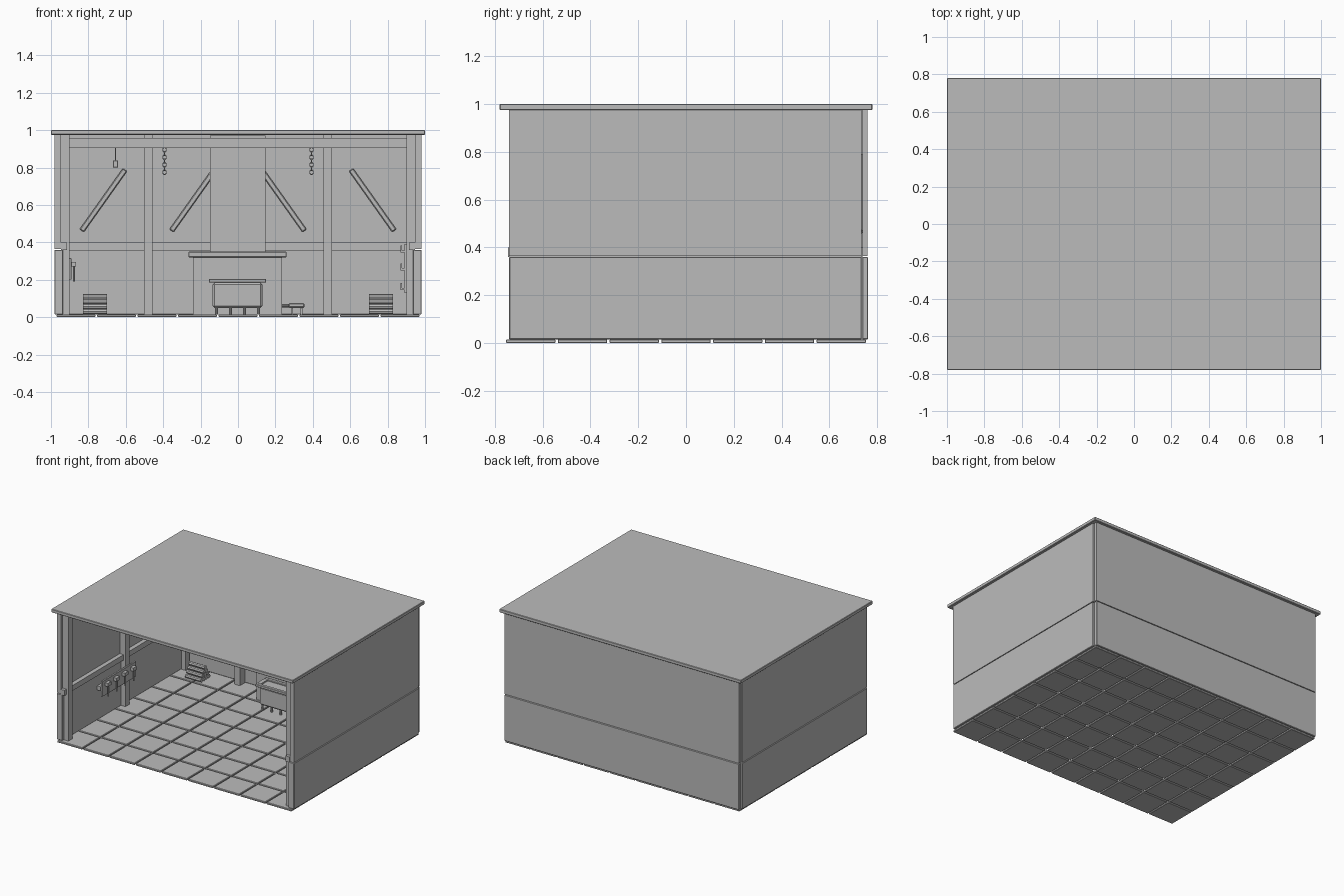
import bpy
from math import atan2, hypot, pi

cube = bpy.data.objects.get("Cube")
if cube:
    bpy.data.objects.remove(cube)

grey = bpy.data.materials.new("plain grey")
grey.use_nodes = True
COLOR = (0.5, 0.5, 0.5, 1)
grey.diffuse_color = COLOR
grey.node_tree.nodes["Principled BSDF"].inputs["Base Color"].default_value = COLOR


def box(name, x, y, z, bevel=0.0):
    """Box given as (low, high) ranges on each axis."""
    bpy.ops.mesh.primitive_cube_add(size=1, location=[sum(r) / 2 for r in (x, y, z)])
    ob = bpy.context.object
    ob.name = name
    ob.scale = [r[1] - r[0] for r in (x, y, z)]
    bpy.ops.object.transform_apply(location=False, rotation=False)
    ob.data.materials.append(grey)
    if bevel:
        mod = ob.modifiers.new("soft edges", "BEVEL")
        mod.width = bevel
        mod.segments = 1
    return ob


def rod(name, center, radius, length, rotation=(0, 0, 0), sides=10):
    bpy.ops.mesh.primitive_cylinder_add(vertices=sides, radius=radius, depth=length,
                                        location=center, rotation=rotation)
    ob = bpy.context.object
    ob.name = name
    ob.data.materials.append(grey)
    bpy.ops.object.shade_smooth_by_angle()
    return ob


def side_range(s, low, high):
    return (low, high) if s > 0 else (-high, -low)


# Paved floor
PITCH, HALF = 0.2165, 0.1035
for i in range(9):
    for j in range(7):
        cx, cy = (i - 4) * PITCH, (j - 3) * PITCH
        box("floor_tile", (cx - HALF, cx + HALF), (cy - HALF, cy + HALF), (0, 0.015), 0.003)

# Roof slab
box("roof", (-1, 1), (-0.78, 0.78), (0.975, 1), 0.003)

# Side walls, rails and posts
for s in (1, -1):
    tag = "left" if s > 0 else "right"
    box(tag + "_lower_wall", side_range(s, 0.935, 0.982), (-0.74, 0.735), (0.015, 0.36), 0.003)
    box(tag + "_upper_wall", side_range(s, 0.947, 0.98), (-0.74, 0.735), (0.364, 0.975))
    box(tag + "_wall_rail", side_range(s, 0.915, 0.947), (-0.745, 0.735), (0.36, 0.40))
    for y in (-0.695, -0.02, 0.69):
        box(tag + "_side_post", side_range(s, 0.9, 0.947), (y - 0.025, y + 0.025), (0.015, 0.975))

# Back wall, rail and posts
box("back_lower_wall", (-0.97, 0.97), (0.738, 0.762), (0.015, 0.36), 0.003)
box("back_upper_wall", (-0.97, 0.97), (0.738, 0.76), (0.364, 0.975))
box("back_rail", (-0.92, 0.92), (0.7, 0.738), (0.355, 0.40))
for s in (1, -1):
    box("back_post", side_range(s, 0.457, 0.502), (0.675, 0.738), (0.015, 0.975))

# Diagonal braces on the back wall
for s in (1, -1):
    for x in (0.725, -0.0):
        low, high = ((0.83, 0.47), (0.61, 0.78)) if x else ((0.35, 0.47), (0.13, 0.78))
        dx, dz = high[0] - low[0], high[1] - low[1]
        length = hypot(dx, dz) + 0.02
        brace = box("back_brace", (-0.014, 0.014), (-0.015, 0.015),
                    (-length / 2, length / 2), 0.005)
        brace.location = (s * (low[0] + high[0]) / 2, 0.723, (low[1] + high[1]) / 2)
        brace.rotation_euler = (0, s * atan2(dx, dz), 0)

# Tie beam across the middle
box("tie_beam", (-0.905, 0.905), (-0.045, 0.005), (0.905, 0.957))

# Hearth with chimney
box("hearth", (-0.24, 0.235), (0.56, 0.738), (0.015, 0.32))
box("hearth_slab", (-0.265, 0.26), (0.54, 0.738), (0.32, 0.35), 0.004)
box("chimney", (-0.15, 0.148), (0.59, 0.738), (0.35, 0.972))

# Trough in front of the hearth
box("trough", (-0.135, 0.13), (0.44, 0.54), (0.05, 0.185), 0.01)
for x in ((-0.155, 0.15),):
    for y in ((0.425, 0.45), (0.53, 0.555)):
        box("trough_rim", x, y, (0.185, 0.205), 0.003)
for x in ((-0.155, -0.125), (0.12, 0.15)):
    box("trough_rim_end", x, (0.45, 0.53), (0.185, 0.205))
box("trough_fill", (-0.125, 0.12), (0.45, 0.53), (0.18, 0.195))
for x in (-0.115, -0.04, 0.035, 0.11):
    for y in (0.455, 0.525):
        rod("trough_foot", (x, y, 0.033), 0.008, 0.036)

# Bellows beside the hearth
box("bellows", (0.27, 0.355), (0.56, 0.64), (0.05, 0.075), 0.006)
rod("bellows_nozzle", (0.256, 0.6, 0.062), 0.01, 0.04, (0, pi / 2, 0))
for x in (0.285, 0.335):
    box("bellows_foot", (x, x + 0.01), (0.59, 0.61), (0.015, 0.05))

# Stacked logs in both back corners
R = 0.0145
for s in (1, -1):
    for row in range(4):
        for k in range(4 - row):
            y = 0.615 + (k - (3 - row) / 2) * 2 * R
            rod("log", (s * 0.765, y, 0.03 + row * R * 1.8), R, 0.13, (0, pi / 2, 0), 8)

# Tool board with hanging tools on the right wall
box("tool_board", (-0.905, -0.89), (-0.33, 0.07), (0.2, 0.315), 0.002)
box("tool_board_batten", (-0.935, -0.905), (-0.33, 0.07), (0.24, 0.27))
for k in range(4):
    y = -0.28 + k * 0.1
    rod("tool_handle", (-0.877, y, 0.235), 0.006, 0.09)
    box("tool_head", (-0.89, -0.866), (y - 0.02, y + 0.02), (0.27, 0.295))

# Rack with three shelves on the left wall
for z in (0.345, 0.25, 0.145):
    box("rack_shelf", (0.87, 0.935), (-0.25, 0.2), (z, z + 0.012))
    box("rack_lip", (0.868, 0.876), (-0.25, 0.2), (z, z + 0.038))
for y in (-0.25, 0.18):
    box("rack_upright", (0.89, 0.935), (y, y + 0.02), (0.13, 0.39))

# Hanging lantern
rod("lantern_cord", (-0.655, -0.02, 0.87), 0.003, 0.08, sides=6)
box("lantern", (-0.669, -0.641), (-0.034, -0.006), (0.8, 0.838), 0.003)

# Hanging chains with alternating links
for s in (1, -1):
    for k in range(7):
        bpy.ops.mesh.primitive_torus_add(
            major_segments=10, minor_segments=5, major_radius=0.0095, minor_radius=0.0025,
            location=(s * 0.393, -0.02, 0.895 - k * 0.02), rotation=(pi / 2, 0, k % 2 * pi / 2))
        link = bpy.context.object
        link.name = "chain_link"
        link.scale.y = 1.3
        link.data.materials.append(grey)
